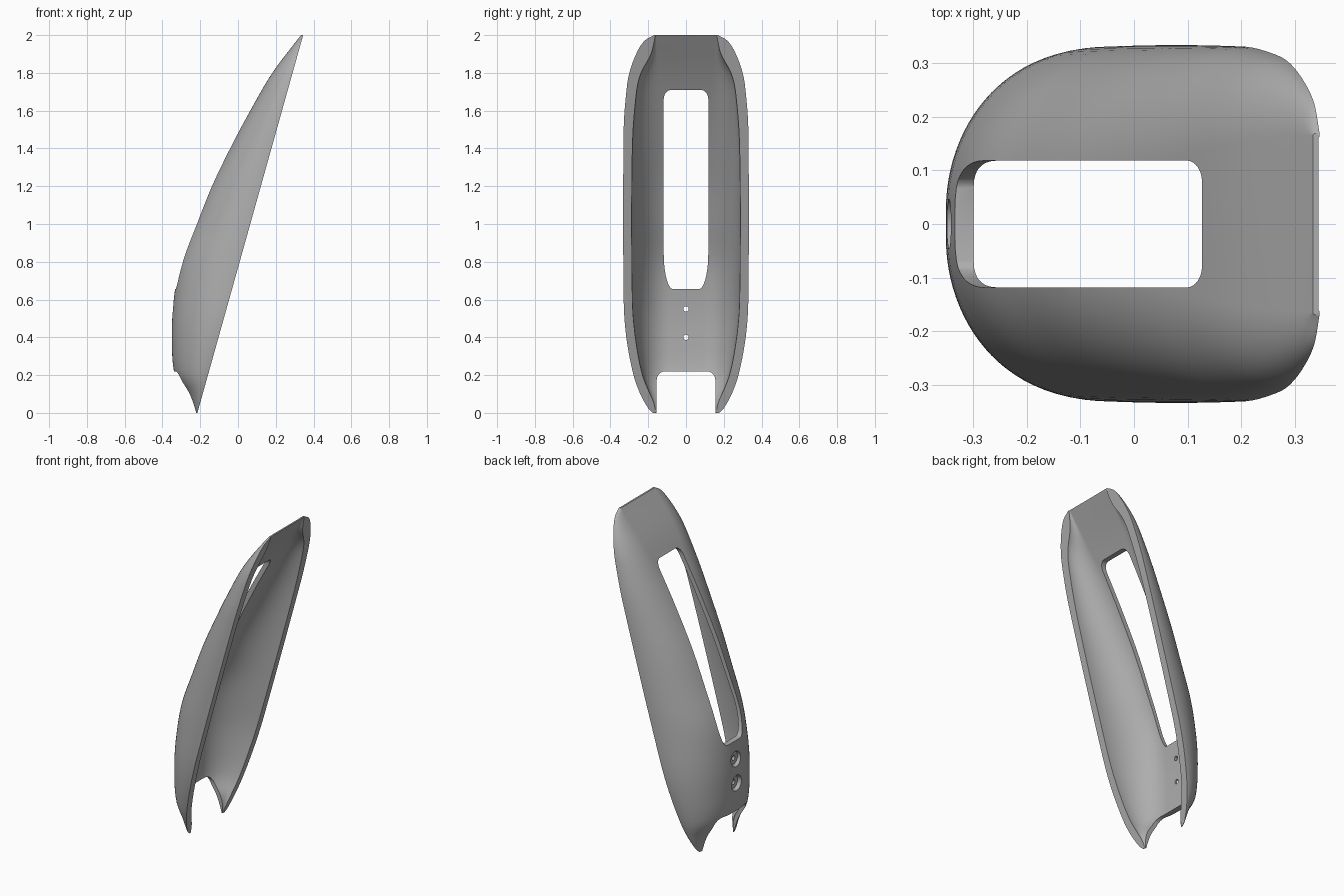
import bpy, bmesh, math
from mathutils import Matrix

cube = bpy.data.objects.get("Cube")
if cube:
    bpy.data.objects.remove(cube, do_unlink=True)

# One neutral grey finish
grey = bpy.data.materials.new("neutral_grey")
grey.use_nodes = True
colour = (0.42, 0.42, 0.42, 1)
grey.diffuse_color = colour
grey.node_tree.nodes["Principled BSDF"].inputs["Base Color"].default_value = colour


def curve(points):
    """Smooth interpolation through (height, value) pairs."""
    def slope(i):
        a, b = points[max(i - 1, 0)], points[min(i + 1, len(points) - 1)]
        return (b[1] - a[1]) / (b[0] - a[0])

    def value(z):
        i = 0
        while i < len(points) - 2 and z > points[i + 1][0]:
            i += 1
        (z0, v0), (z1, v1) = points[i], points[i + 1]
        h = z1 - z0
        t = (z - z0) / h
        return ((1 + 2 * t) * (1 - t) ** 2 * v0 + t * (1 - t) ** 2 * h * slope(i)
                + t * t * (3 - 2 * t) * v1 + t * t * (t - 1) * h * slope(i + 1))
    return value


# Half width, depth behind the rim plane, and flat back half width, by height
outer_width = curve([(0, .175), (.02, .197), (.1, .242), (.2, .278), (.4, .316), (.6, .33),
                     (1.5, .33), (1.7, .316), (1.8, .3), (1.9, .264), (1.97, .22), (2, .17)])
inner_width = curve([(0, .16), (.05, .17), (.2, .23), (.4, .268), (.6, .284),
                     (1.4, .284), (1.7, .262), (1.8, .238), (1.9, .185), (2, .162)])
outer_depth = curve([(0, .012), (.1, .085), (.2, .175), (.4, .247), (.6, .293), (.8, .314),
                     (1, .292), (1.2, .264), (1.4, .22), (1.6, .168), (1.8, .107), (2, .012)])
inner_depth = curve([(0, .004), (.1, .052), (.2, .14), (.4, .212), (.6, .258), (.8, .279),
                     (1, .257), (1.2, .229), (1.4, .186), (1.6, .136), (1.8, .078), (2, .002)])
outer_flat = curve([(0, .03), (.8, .03), (1.4, .09), (1.8, .15), (2, .165)])
inner_flat = curve([(0, .09), (.8, .09), (1.4, .1), (1.8, .145), (2, .158)])


def section(z, width, depth, flat, steps=24):
    """Trough-shaped section: flat back and two quarter-ellipse sides."""
    w, d, f = width(z), depth(z), flat(z)
    half = []
    for i in range(steps + 1):
        a = i / steps * math.pi / 2
        half.append((-.215 + .28 * z - d * math.cos(a), f + (w - f) * math.sin(a), z))
    return [(x, -y, h) for x, y, h in reversed(half)] + half


# Curved shell, lofted from bottom to top
bm = bmesh.new()
rows = []
stations = 64
for k in range(stations + 1):
    z = 1 - math.cos(math.pi * k / stations)
    out = section(z, outer_width, outer_depth, outer_flat)
    inn = section(z, inner_width, inner_depth, inner_flat)
    rows.append([bm.verts.new(p) for p in out + inn[::-1]])
n = len(rows[0])
for low, high in zip(rows, rows[1:]):
    for i in range(n):
        j = (i + 1) % n
        bm.faces.new((low[i], low[j], high[j], high[i]))
for row in (rows[0], rows[-1]):
    for i in range(n // 2 - 1):
        bm.faces.new((row[i], row[i + 1], row[n - 2 - i], row[n - 1 - i]))
bmesh.ops.recalc_face_normals(bm, faces=bm.faces)
mesh = bpy.data.meshes.new("curved_shell")
bm.to_mesh(mesh)
bm.free()
shell = bpy.data.objects.new("curved_shell", mesh)
bpy.context.collection.objects.link(shell)
mesh.materials.append(grey)


def cut(bm):
    """Subtract a closed bmesh from the shell."""
    bmesh.ops.recalc_face_normals(bm, faces=bm.faces)
    me = bpy.data.meshes.new("cutter")
    bm.to_mesh(me)
    bm.free()
    me.materials.append(grey)
    tool = bpy.data.objects.new("cutter", me)
    tool.hide_render = True
    bpy.context.collection.objects.link(tool)
    mod = shell.modifiers.new("cut", 'BOOLEAN')
    mod.operation, mod.solver, mod.object = 'DIFFERENCE', 'EXACT', tool
    bpy.context.view_layer.objects.active = shell
    bpy.ops.object.modifier_apply(modifier=mod.name)
    bpy.data.objects.remove(tool, do_unlink=True)


def slot(half, bottom, top, low_radii, high_radii, steps=10):
    """Rounded opening running straight through along x."""
    bm = bmesh.new()
    side = []
    for i in range(steps + 1):
        a = i / steps * math.pi / 2
        ry, rz = low_radii
        side.append((half - ry + ry * math.sin(a), bottom + rz - rz * math.cos(a)))
    for i in range(steps + 1):
        a = i / steps * math.pi / 2
        ry, rz = high_radii
        side.append((half - ry + ry * math.cos(a), top - rz + rz * math.sin(a)))
    loop = side + [(-y, z) for y, z in reversed(side)]
    face = bm.faces.new([bm.verts.new((-1, y, z)) for y, z in loop])
    ext = bmesh.ops.extrude_face_region(bm, geom=[face])
    verts = [v for v in ext["geom"] if isinstance(v, bmesh.types.BMVert)]
    bmesh.ops.translate(bm, verts=verts, vec=(2, 0, 0))
    return bm


# Long window and bottom notch
cut(slot(.118, .655, 1.71, (.05, .19), (.04, .05)))
cut(slot(.155, -.2, .22, (.02, .02), (.045, .045)))


def drill(z, x, length, r_out, r_in):
    """Round or tapered hole from the back."""
    bm = bmesh.new()
    place = Matrix.Translation((x, 0, z)) @ Matrix.Rotation(math.pi / 2, 4, 'Y')
    bmesh.ops.create_cone(bm, cap_ends=True, segments=32, radius1=r_out, radius2=r_in,
                          depth=length, matrix=place)
    cut(bm)


# Two countersunk screw holes
for z in (.4, .55):
    drill(z, -.3, .3, .014, .014)
    drill(z, -.348, .04, .056, .04)

# Smooth shading with crisp edges
bpy.ops.object.select_all(action='DESELECT')
shell.select_set(True)
bpy.context.view_layer.objects.active = shell
bpy.ops.object.shade_smooth_by_angle(angle=math.radians(32))
